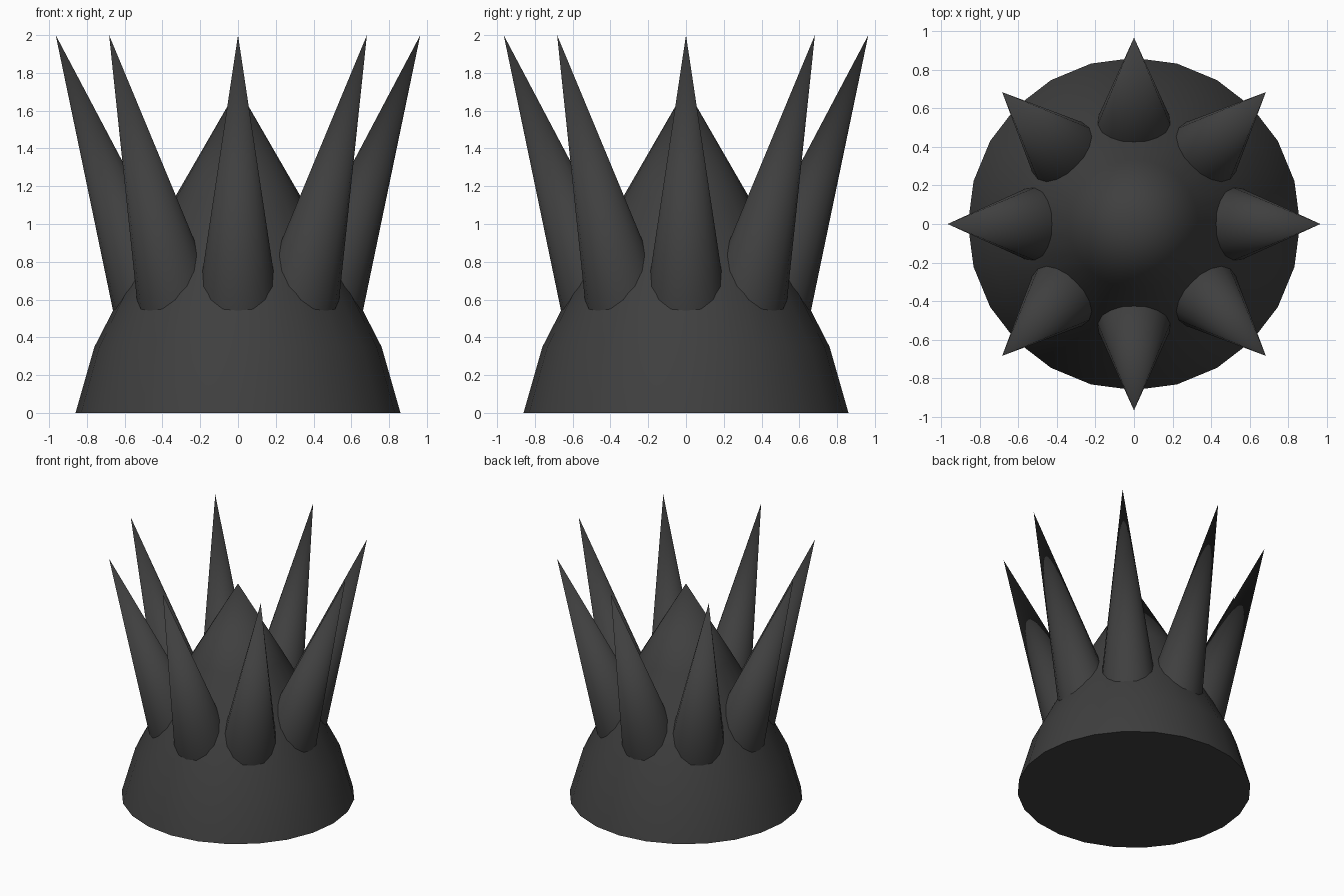
import bpy
import bmesh
import math
from mathutils import Matrix, Vector

cube = bpy.data.objects.get("Cube")
if cube:
    bpy.data.objects.remove(cube, do_unlink=True)

GREY = (0.05, 0.05, 0.05, 1.0)
charcoal = bpy.data.materials.new("charcoal_grey")
charcoal.use_nodes = True
charcoal.diffuse_color = GREY
charcoal.node_tree.nodes["Principled BSDF"].inputs["Base Color"].default_value = GREY


def revolve(name, profile, apex_z, sides):
    """Pointed solid from (radius, height) rings, capped at the bottom."""
    bm = bmesh.new()
    rings = []
    for radius, z in profile:
        angles = [2 * math.pi * i / sides for i in range(sides)]
        rings.append([bm.verts.new((radius * math.cos(a), radius * math.sin(a), z))
                      for a in angles])
    apex = bm.verts.new((0, 0, apex_z))
    for i in range(sides):
        j = (i + 1) % sides
        for low, high in zip(rings, rings[1:]):
            bm.faces.new((low[i], low[j], high[j], high[i]))
        bm.faces.new((rings[-1][i], rings[-1][j], apex))
    bm.faces.new(rings[0][::-1])
    mesh = bpy.data.meshes.new(name)
    bm.to_mesh(mesh)
    bm.free()
    mesh.materials.append(charcoal)
    obj = bpy.data.objects.new(name, mesh)
    bpy.context.collection.objects.link(obj)
    bpy.ops.object.select_all(action='DESELECT')
    obj.select_set(True)
    bpy.context.view_layer.objects.active = obj
    bpy.ops.object.shade_smooth_by_angle(angle=math.radians(40))
    return obj


# Domed, pointed body
revolve("body", [(0.86, 0), (0.76, 0.35), (0.565, 0.73), (0.335, 1.14)], 1.72, 24)

# Ring of eight spikes leaning outward, with their bases sunk in the body
LENGTH = 1.53
TILT = math.radians(19.8)
HALF_ANGLE = math.radians(8.05)
tip = Vector((0.965, 0, 2.0))
for k in range(8):
    spike = revolve(f"spike_{k + 1}", [(LENGTH * math.tan(HALF_ANGLE), -LENGTH)], 0, 16)
    spike.matrix_world = (Matrix.Rotation(k * math.pi / 4, 4, 'Z')
                          @ Matrix.Translation(tip)
                          @ Matrix.Rotation(TILT, 4, 'Y'))
